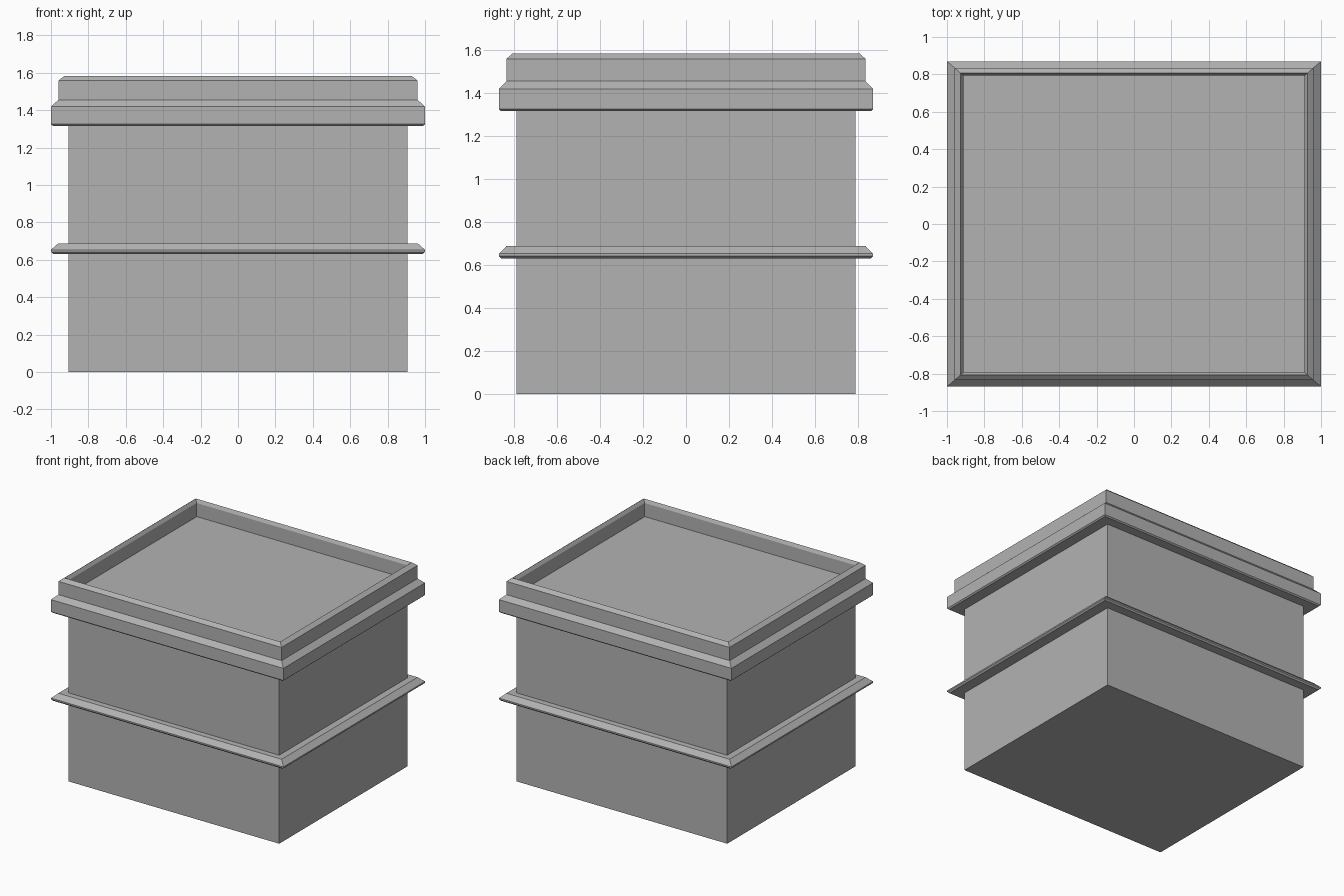
import bpy, bmesh

if "Cube" in bpy.data.objects:
    bpy.data.objects.remove(bpy.data.objects["Cube"])

RATIO = 0.87  # depth relative to width

grey = bpy.data.materials.new("dark_grey")
grey.diffuse_color = (0.45, 0.45, 0.45, 1)
grey.use_nodes = True
grey.node_tree.nodes["Principled BSDF"].inputs["Base Color"].default_value = grey.diffuse_color


def stacked_rings(name, profile, closed):
    """Sweep an (half width, z) profile around the rectangular footprint."""
    bm = bmesh.new()
    rings = []
    for h, z in profile:
        rings.append([bm.verts.new((sx * h, sy * h * RATIO, z))
                      for sx, sy in ((-1, -1), (1, -1), (1, 1), (-1, 1))])
    n = len(rings)
    for i in range(n if closed else n - 1):
        a, b = rings[i], rings[(i + 1) % n]
        for j in range(4):
            k = (j + 1) % 4
            bm.faces.new((a[j], a[k], b[k], b[j]))
    if not closed:
        bm.faces.new(rings[0][::-1])
        bm.faces.new(rings[-1])
    bmesh.ops.recalc_face_normals(bm, faces=bm.faces[:])
    mesh = bpy.data.meshes.new(name)
    bm.to_mesh(mesh)
    bm.free()
    mesh.materials.append(grey)
    obj = bpy.data.objects.new(name, mesh)
    bpy.context.collection.objects.link(obj)
    return obj


# Main block with flat roof
stacked_rings("building_body", [(0.907, 0), (0.907, 1.455)], False)

# Thin ledge between the two floors
stacked_rings("middle_ledge", [
    (0.90, 0.631), (0.987, 0.631), (1.0, 0.642), (1.0, 0.653),
    (0.96, 0.688), (0.90, 0.688)], True)

# Stepped cornice and parapet around the recessed roof
stacked_rings("roof_parapet", [
    (0.90, 1.316), (0.99, 1.316), (1.0, 1.325), (1.0, 1.419),
    (0.96, 1.455), (0.96, 1.558), (0.928, 1.583),
    (0.912, 1.558), (0.912, 1.45), (0.90, 1.45)], True)
